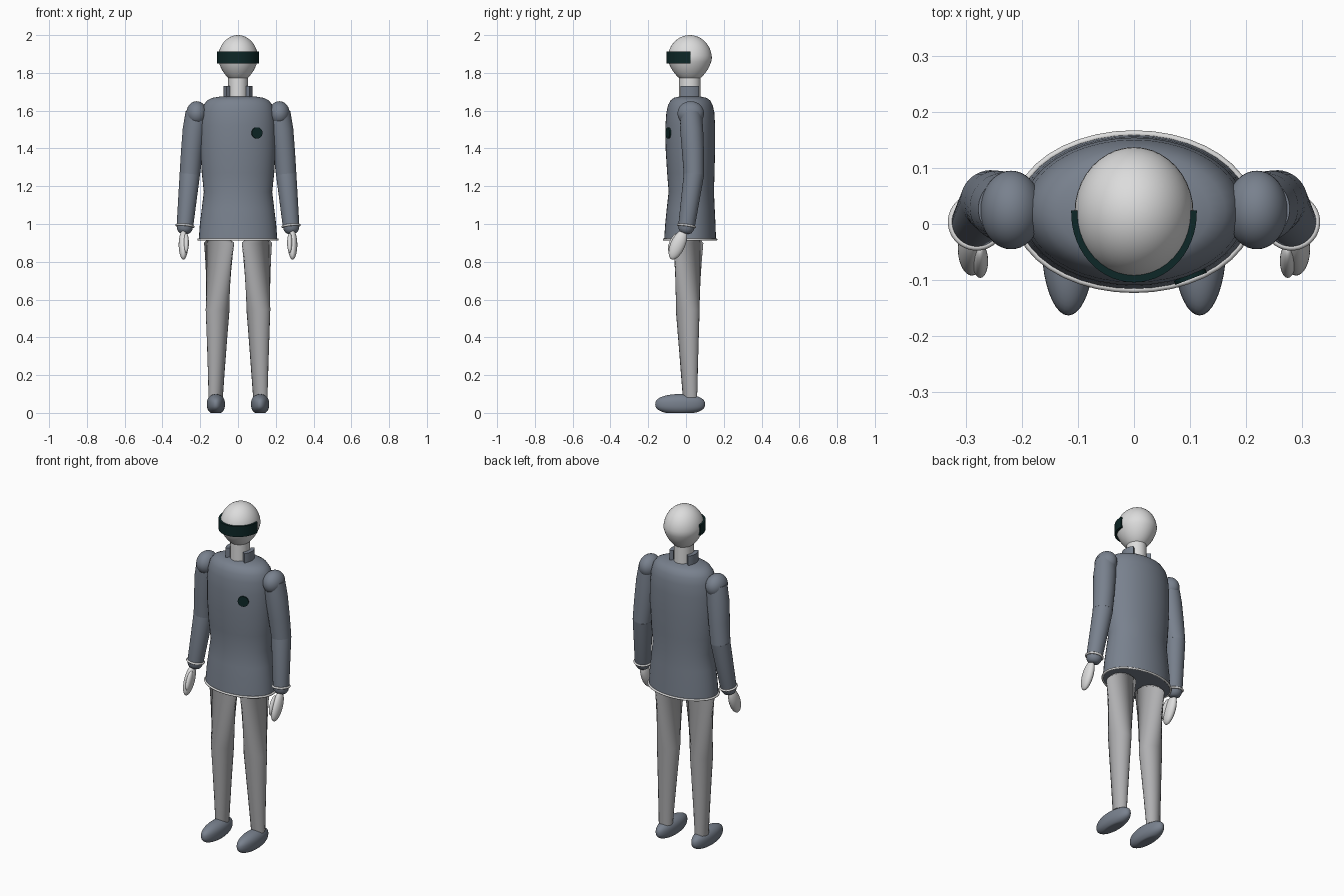
import bpy, bmesh, math
from mathutils import Vector, Matrix

if "Cube" in bpy.data.objects:
    bpy.data.objects.remove(bpy.data.objects["Cube"])

def material(name, rgb):
    m = bpy.data.materials.new(name)
    m.diffuse_color = (*rgb, 1)
    m.use_nodes = True
    m.node_tree.nodes["Principled BSDF"].inputs["Base Color"].default_value = m.diffuse_color
    return m

WHITE = material("off_white", (0.72, 0.72, 0.72))
GREY = material("trouser_grey", (0.43, 0.43, 0.44))
SLATE = material("slate_blue", (0.19, 0.22, 0.27))
DARK = material("visor_black", (0.004, 0.02, 0.02))
SEG = 40

def finish(name, bm, mat, angle=40):
    bmesh.ops.recalc_face_normals(bm, faces=bm.faces)
    me = bpy.data.meshes.new(name)
    bm.to_mesh(me)
    bm.free()
    ob = bpy.data.objects.new(name, me)
    bpy.context.collection.objects.link(ob)
    me.materials.append(mat)
    bpy.ops.object.select_all(action='DESELECT')
    ob.select_set(True)
    bpy.context.view_layer.objects.active = ob
    bpy.ops.object.shade_smooth_by_angle(angle=math.radians(angle))
    return ob

def skin(name, rings, mat, closed=False, angle=40):
    """Join a list of point rings with quads; cap the ends unless closed."""
    bm = bmesh.new()
    vs = [[bm.verts.new(p) for p in r] for r in rings]
    n = len(rings[0])
    for i in range(len(vs) - (0 if closed else 1)):
        a, b = vs[i], vs[(i + 1) % len(vs)]
        for j in range(n):
            k = (j + 1) % n
            bm.faces.new((a[j], a[k], b[k], b[j]))
    if not closed:
        bm.faces.new(vs[0])
        bm.faces.new(vs[-1])
    return finish(name, bm, mat, angle)

def circle(c, rx, ry, rot=Matrix.Identity(3)):
    ts = [2 * math.pi * j / SEG for j in range(SEG)]
    return [Vector(c) + rot @ Vector((rx * math.cos(t), ry * math.sin(t), 0)) for t in ts]

def aim(a, b):
    return (Vector(b) - Vector(a)).to_track_quat('Z', 'Y').to_matrix()

def limb(name, stations, mat):
    """Round limb through (x, y, z, radius) stations."""
    pts = [Vector(s[:3]) for s in stations]
    rings = []
    for i, s in enumerate(stations):
        a, b = pts[max(i - 1, 0)], pts[min(i + 1, len(pts) - 1)]
        rings.append(circle(pts[i], s[3], s[3], aim(a, b)))
    return skin(name, rings, mat)

def hoop(name, c, rx, ry, r, mat, rot=Matrix.Identity(3)):
    rings = []
    for i in range(10):
        t = 2 * math.pi * i / 10
        off = rot @ Vector((0, 0, r * math.sin(t)))
        d = r * math.cos(t)
        rings.append(circle(Vector(c) + off, rx + d, ry + d, rot))
    return skin(name, rings, mat, True, 60)

def ball(name, c, r, mat, rot=Matrix.Identity(3), shape=None):
    bm = bmesh.new()
    bmesh.ops.create_uvsphere(bm, u_segments=SEG, v_segments=24, radius=1)
    for v in bm.verts:
        p = shape(v.co.copy()) if shape else v.co
        v.co = Vector(c) + rot @ Vector((p.x * r[0], p.y * r[1], p.z * r[2]))
    return finish(name, bm, mat, 60)

def arc_band(name, c, r_out, r_in, a0, a1, z0, z1, mat, n=28):
    """Part of an elliptical band between two angles in degrees."""
    rings = []
    for i in range(n + 1):
        t = math.radians(a0 + (a1 - a0) * i / n)
        at = lambda r, z: (c[0] + r[0] * math.cos(t), c[1] + r[1] * math.sin(t), z)
        rings.append([at(r_out, z0), at(r_out, z1), at(r_in, z1), at(r_in, z0)])
    return skin(name, rings, mat)

# Egg-shaped head, visor and neck
def egg(p):
    k = 1 + 0.2 * min(p.z, 0)
    return Vector((p.x * k, p.y * k, p.z))

ball("head", (0, 0.02, 1.875), (0.106, 0.117, 0.125), WHITE, shape=egg)
arc_band("visor", (0, 0.02), (0.112, 0.124), (0.098, 0.108), -182, 2, 1.85, 1.912, DARK)
skin("neck", [circle((0, 0.02, z), 0.052, 0.056) for z in (1.64, 1.80)], WHITE)

# Tunic: (z, half width, front y, back y)
profile = [(0.915, 0.208, -0.116, 0.159), (1.0, 0.202, -0.110, 0.156), (1.08, 0.192, -0.102, 0.152),
           (1.17, 0.181, -0.092, 0.148), (1.27, 0.192, -0.100, 0.151), (1.40, 0.199, -0.108, 0.154),
           (1.52, 0.199, -0.109, 0.154), (1.59, 0.193, -0.104, 0.150), (1.63, 0.182, -0.095, 0.141),
           (1.655, 0.163, -0.081, 0.127), (1.668, 0.135, -0.064, 0.108), (1.676, 0.085, -0.03, 0.07)]
skin("tunic", [circle((0, (f + b) / 2, z), w, (b - f) / 2) for z, w, f, b in profile], SLATE)
hoop("hem_trim", (0, 0.022, 0.918), 0.210, 0.139, 0.006, WHITE)

# Round chest badge lying on the tunic
normal = Vector((0.36, -0.93, 0)).normalized()
rot = aim((0, 0, 0), normal)
centre = Vector((0.1, -0.093, 1.482))
skin("chest_badge", [circle(centre + normal * d, 0.03, 0.03, rot) for d in (-0.003, 0.005)], DARK)

for s, side in ((1, "left"), (-1, "right")):
    # Collar half
    mid = 0 if s > 0 else 180
    arc_band(side + "_collar", (0, 0.02), (0.078, 0.078), (0.055, 0.055),
             mid - 38, mid + 38, 1.65, 1.73, SLATE, 12)

    # Shoulder and sleeve
    ball(side + "_shoulder", (s * 0.219, 0.025, 1.585), (0.055, 0.07, 0.065), SLATE)
    elbow, wrist = Vector((s * 0.255, 0.042, 1.265)), Vector((s * 0.281, 0.003, 0.99))
    limb(side + "_upper_sleeve", [(s * 0.221, 0.027, 1.59, 0.057), (s * 0.232, 0.03, 1.5, 0.061),
                                  (s * 0.244, 0.037, 1.38, 0.058), (*elbow, 0.054)], SLATE)
    ball(side + "_elbow", elbow, (0.0535,) * 3, SLATE)
    d = (wrist - elbow).normalized()
    limb(side + "_forearm_sleeve", [(*elbow, 0.054), (*wrist, 0.044), (*(wrist + d * 0.02), 0.040),
                                    (*(wrist + d * 0.035), 0.031), (*(wrist + d * 0.042), 0.018)], SLATE)
    hoop(side + "_cuff_trim", wrist, 0.045, 0.045, 0.006, WHITE, aim(elbow, wrist))

    # Hand and thumb
    tilt = Matrix.Rotation(math.radians(-24), 3, 'X')
    ball(side + "_hand", (s * 0.289, -0.043, 0.89), (0.025, 0.038, 0.084), WHITE, tilt)
    ball(side + "_thumb", (s * 0.274, -0.066, 0.9), (0.014, 0.022, 0.055), WHITE, tilt)

    # Trouser leg
    limb(side + "_trouser_leg", [(s * 0.1, 0.012, 1.0, 0.08), (s * 0.1, 0.012, 0.9, 0.08),
                                 (s * 0.108, 0.009, 0.545, 0.063), (s * 0.118, 0.021, 0.08, 0.038)], GREY)

    # Shoe with a flat sole
    def shoe(p):
        z = math.copysign(abs(p.z) ** 0.8, p.z)
        return Vector((p.x, p.y, max(z, -0.85)))
    ball(side + "_shoe", (s * 0.117, -0.031, 0.0459), (0.048, 0.132, 0.054), SLATE, shape=shoe)
